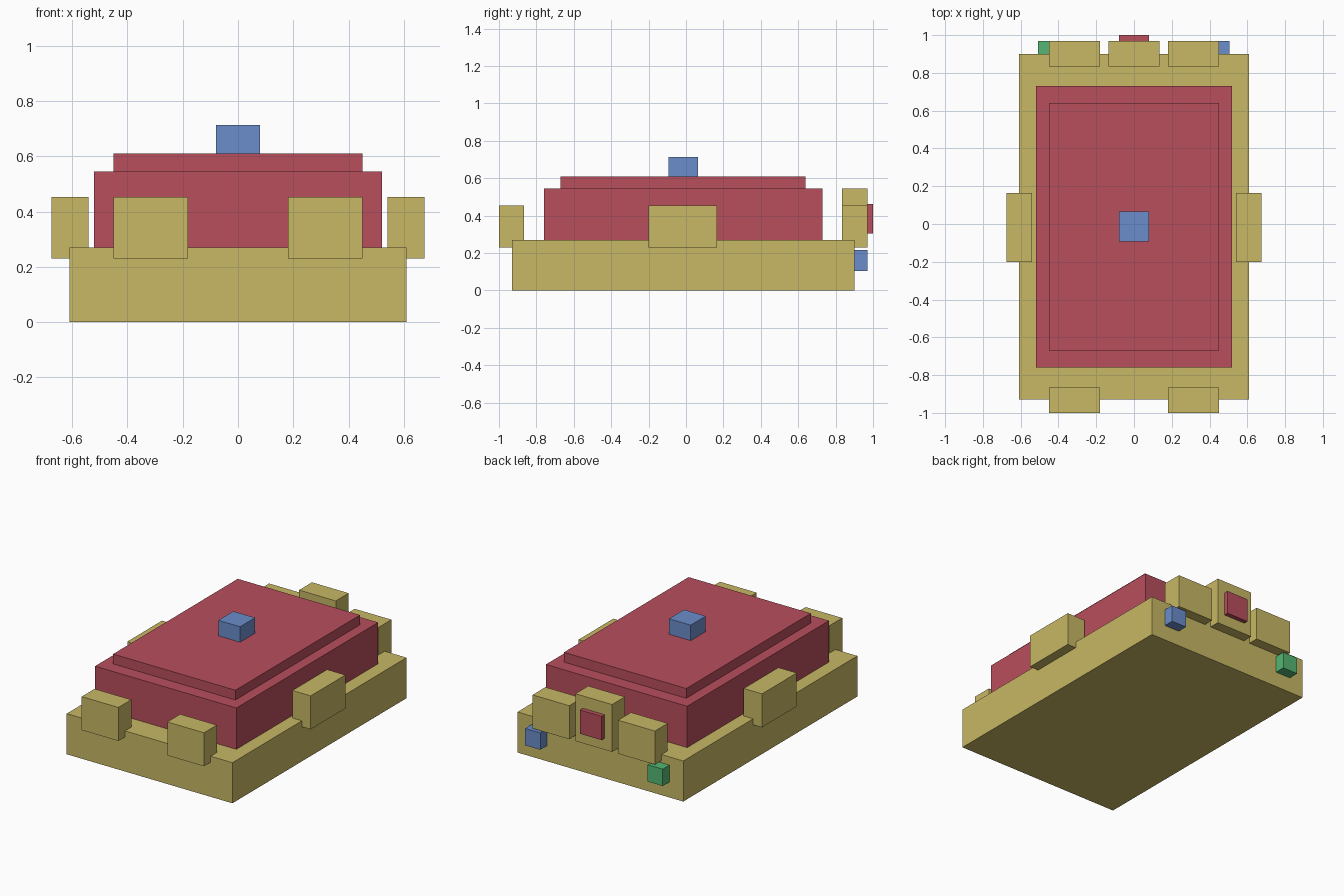
import bpy
from mathutils import Vector

default = bpy.data.objects.get("Cube")
if default:
    bpy.data.objects.remove(default, do_unlink=True)


def material(name, rgb):
    mat = bpy.data.materials.new(name)
    mat.use_nodes = True
    mat.diffuse_color = (*rgb, 1)
    mat.node_tree.nodes["Principled BSDF"].inputs["Base Color"].default_value = (*rgb, 1)
    return mat


tan = material("tan", (0.58, 0.48, 0.13))
red = material("red", (0.48, 0.077, 0.107))
blue = material("blue", (0.147, 0.27, 0.597))
green = material("green", (0.09, 0.47, 0.17))


def block(name, mat, x, y, z):
    """Box given by its (low, high) extent along each axis."""
    low, high = (Vector(corner) for corner in zip(x, y, z))
    bpy.ops.mesh.primitive_cube_add(size=1, location=(low + high) / 2)
    obj = bpy.context.object
    obj.name = name
    obj.scale = high - low
    bpy.ops.object.transform_apply(location=False, rotation=False, scale=True)
    obj.data.materials.append(mat)
    return obj


def pair(name, mat, x, y, z):
    """Box on the left (+x) and its mirror on the right."""
    block("left_" + name, mat, x, y, z)
    block("right_" + name, mat, (-x[1], -x[0]), y, z)


# Stepped main body
block("base", tan, (-0.61, 0.61), (-0.93, 0.9), (0, 0.27))
block("body", red, (-0.52, 0.52), (-0.76, 0.73), (0.27, 0.545))
block("top_slab", red, (-0.45, 0.45), (-0.67, 0.64), (0.545, 0.61))
block("top_button", blue, (-0.08, 0.08), (-0.093, 0.065), (0.61, 0.713))

# Pads overhanging the rim of the base
pad_z = (0.23, 0.453)
back_y = (0.835, 0.97)
pair("front_pad", tan, (0.18, 0.45), (-1, -0.865), pad_z)
pair("back_pad", tan, (0.18, 0.45), back_y, pad_z)
pair("side_pad", tan, (0.54, 0.675), (-0.2, 0.165), pad_z)
block("back_middle_pad", tan, (-0.135, 0.135), back_y, (0.23, 0.545))

# Small blocks on the back
block("back_plate", red, (-0.08, 0.08), (0.97, 1), (0.305, 0.463))
block("left_back_lamp", blue, (0.393, 0.505), (0.9, 0.97), (0.103, 0.215))
block("right_back_lamp", green, (-0.508, -0.396), (0.9, 0.97), (0.103, 0.215))
